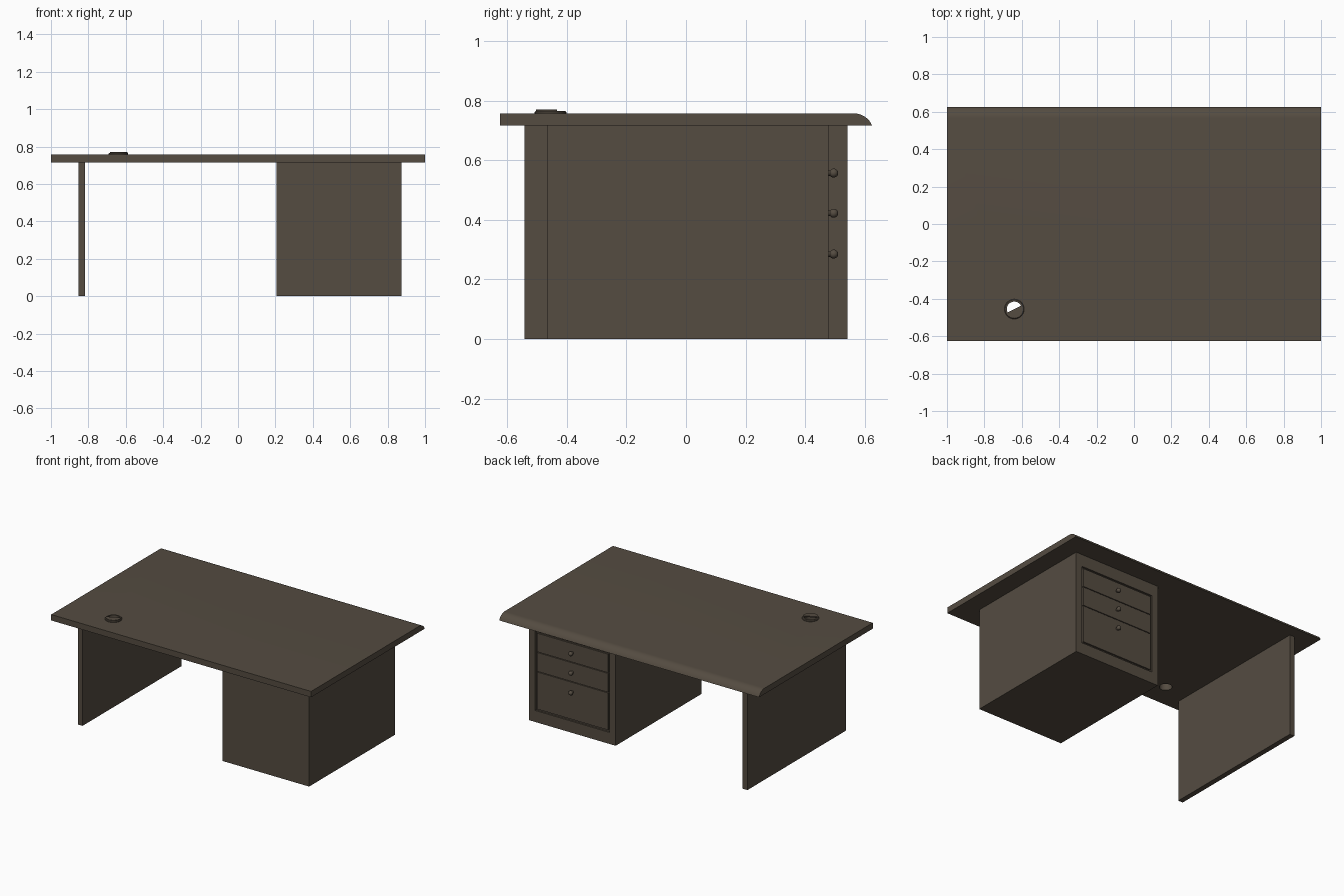
import bpy, bmesh, math
from mathutils import Matrix

old = bpy.data.objects.get("Cube")
if old:
    bpy.data.objects.remove(old, do_unlink=True)

wood = bpy.data.materials.new("dark brown wood")
wood.use_nodes = True
COLOUR = (0.090, 0.072, 0.053, 1.0)
wood.diffuse_color = COLOUR
wood.node_tree.nodes["Principled BSDF"].inputs["Base Color"].default_value = COLOUR

TOP_LOW, TOP_HIGH = 0.716, 0.757


def finish(name, bm, smooth=False):
    """Turn a bmesh into a coloured object."""
    bmesh.ops.recalc_face_normals(bm, faces=bm.faces)
    mesh = bpy.data.meshes.new(name)
    bm.to_mesh(mesh)
    bm.free()
    mesh.materials.append(wood)
    ob = bpy.data.objects.new(name, mesh)
    bpy.context.collection.objects.link(ob)
    bpy.ops.object.select_all(action='DESELECT')
    ob.select_set(True)
    bpy.context.view_layer.objects.active = ob
    if smooth:
        bpy.ops.object.shade_smooth_by_angle(angle=math.radians(30))
    return ob


def add_box(bm, x0, x1, y0, y1, z0, z1):
    mat = Matrix.Translation(((x0 + x1) / 2, (y0 + y1) / 2, (z0 + z1) / 2))
    mat = mat @ Matrix.Diagonal((x1 - x0, y1 - y0, z1 - z0, 1))
    return bmesh.ops.create_cube(bm, size=1, matrix=mat)["verts"]


def box(name, *bounds):
    bm = bmesh.new()
    add_box(bm, *bounds)
    return finish(name, bm)


def prism(bm, points, offset):
    """Face through the points, extruded by the offset."""
    face = bm.faces.new([bm.verts.new(p) for p in points])
    ext = bmesh.ops.extrude_face_region(bm, geom=[face], use_keep_orig=True)
    verts = [g for g in ext["geom"] if isinstance(g, bmesh.types.BMVert)]
    bmesh.ops.translate(bm, vec=offset, verts=verts)


def lathe(name, profile, centre, steps=32):
    """Closed (radius, height) profile spun round a vertical axis."""
    bm = bmesh.new()
    verts = [bm.verts.new((r, 0, z)) for r, z in profile]
    edges = [bm.edges.new((a, b)) for a, b in zip(verts, verts[1:] + verts[:1])]
    bmesh.ops.spin(bm, geom=verts + edges, cent=(0, 0, 0), axis=(0, 0, 1),
                   angle=math.tau, steps=steps)
    bmesh.ops.remove_doubles(bm, verts=bm.verts, dist=1e-5)
    bmesh.ops.translate(bm, vec=centre, verts=bm.verts)
    return finish(name, bm, True)


# Desktop with one rounded long edge
arc = []
for i in range(9):
    a = math.radians(68) * i / 8
    arc.append((0.565 + 0.06 * math.sin(a) / math.sin(math.radians(68)),
                TOP_HIGH - (TOP_HIGH - TOP_LOW) * (1 - math.cos(a)) / (1 - math.cos(math.radians(68)))))
outline = [(-0.625, TOP_LOW), (-0.625, TOP_HIGH)] + arc
bm = bmesh.new()
prism(bm, [(-1, y, z) for y, z in outline], (2, 0, 0))
desktop = finish("desktop", bm)

# Cable hole through the desktop
GX, GY = -0.64, -0.455
bm = bmesh.new()
bmesh.ops.create_cone(bm, cap_ends=True, segments=32, radius1=0.045, radius2=0.045,
                      depth=0.2, matrix=Matrix.Translation((GX, GY, 0.73)))
cutter = finish("hole_cutter", bm)
cutter.hide_render = True
bpy.context.view_layer.objects.active = desktop
mod = desktop.modifiers.new("hole", 'BOOLEAN')
mod.operation = 'DIFFERENCE'
mod.object = cutter
mod.solver = 'EXACT'
bpy.ops.object.modifier_apply(modifier="hole")
bpy.data.objects.remove(cutter, do_unlink=True)
bpy.ops.object.select_all(action='DESELECT')
desktop.select_set(True)
bpy.ops.object.shade_smooth_by_angle(angle=math.radians(30))

# Cable ring lining the hole, with a bevelled lip
lathe("cable_ring", [(0.040, TOP_LOW), (0.040, 0.766), (0.049, 0.766),
                     (0.053, 0.762), (0.053, TOP_HIGH), (0.0455, TOP_HIGH),
                     (0.0455, TOP_LOW)], (GX, GY, 0))

# Half-round cover over the ring
tilt = math.radians(26)
half = [(GX + 0.049 * math.cos(tilt - math.pi * i / 16),
         GY + 0.049 * math.sin(tilt - math.pi * i / 16), 0.764) for i in range(17)]
bm = bmesh.new()
prism(bm, half, (0, 0, 0.007))
finish("cable_cover", bm, True)

# Side panel
box("side_panel", -0.853, -0.817, -0.543, 0.543, 0, TOP_LOW)

# Cabinet with a shallow recess for the drawers
CX0, CX1, CY0, CY1 = 0.207, 0.873, -0.465, 0.478
RX0, RX1, RZ0, RZ1 = 0.254, 0.826, 0.08, 0.632
DEPTH = 0.012
bm = bmesh.new()
add_box(bm, CX0, CX1, CY0, CY1, 0, TOP_LOW)
bm.normal_update()
front = max(bm.faces, key=lambda f: f.normal.y)
bmesh.ops.inset_region(bm, faces=[front], thickness=0.02)
for v in front.verts:
    v.co.x = RX0 if v.co.x < 0.54 else RX1
    v.co.z = RZ0 if v.co.z < 0.36 else RZ1
ext = bmesh.ops.extrude_face_region(bm, geom=[front])
bmesh.ops.translate(bm, vec=(0, -DEPTH, 0),
                    verts=[g for g in ext["geom"] if isinstance(g, bmesh.types.BMVert)])
if front.is_valid:
    bmesh.ops.delete(bm, geom=[front], context='FACES_ONLY')
finish("cabinet", bm)

# Drawer fronts and round knobs: (name, bottom, top, knob height)
drawers = [("bottom", 0.093, 0.351, 0.285),
           ("middle", 0.356, 0.487, 0.422),
           ("top", 0.492, 0.621, 0.557)]
for label, z0, z1, knob_z in drawers:
    box(label + "_drawer", RX0 + 0.012, RX1 - 0.012, CY1 - DEPTH - 0.004, CY1 - 0.001, z0, z1)
    bm = bmesh.new()
    bmesh.ops.create_uvsphere(bm, u_segments=20, v_segments=12, radius=0.015,
                              matrix=Matrix.Translation((0.54, 0.496, knob_z)))
    turn = Matrix.Translation((0.54, 0.478, knob_z)) @ Matrix.Rotation(math.pi / 2, 4, 'X')
    bmesh.ops.create_cone(bm, cap_ends=True, segments=16, radius1=0.009, radius2=0.009,
                          depth=0.02, matrix=turn)
    finish(label + "_knob", bm, True)
